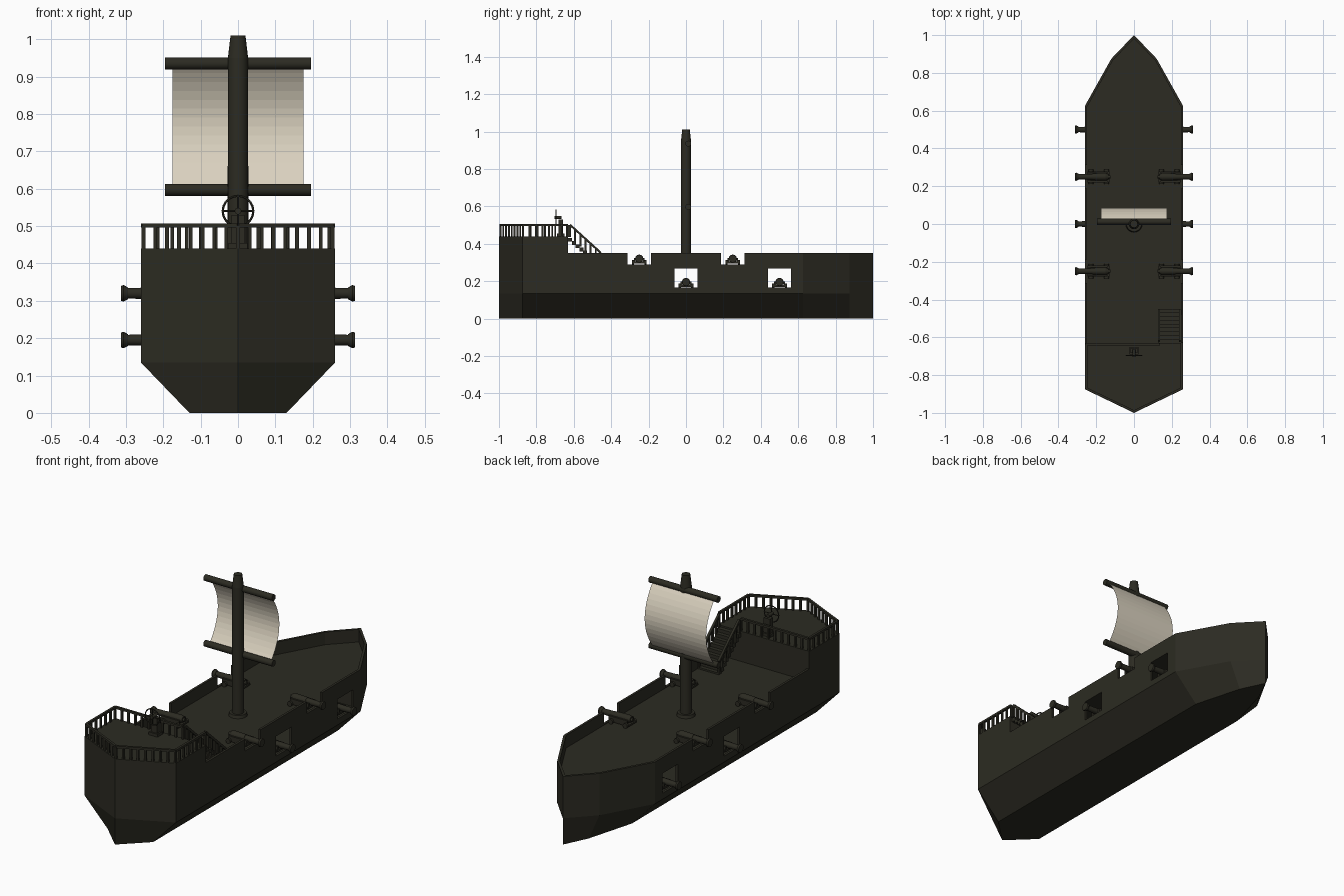
import bpy
import bmesh
import math
from mathutils import Vector, Matrix

cube = bpy.data.objects.get("Cube")
if cube:
    bpy.data.objects.remove(cube, do_unlink=True)


def material(name, rgb):
    m = bpy.data.materials.new(name)
    m.use_nodes = True
    m.diffuse_color = (*rgb, 1)
    m.node_tree.nodes["Principled BSDF"].inputs["Base Color"].default_value = (*rgb, 1)
    return m


WOOD = material("dark_timber", (0.025, 0.024, 0.016))
CLOTH = material("cream_canvas", (0.70, 0.64, 0.52))


def finish(name, bm, mat=WOOD, smooth=False):
    bmesh.ops.recalc_face_normals(bm, faces=bm.faces)
    mesh = bpy.data.meshes.new(name)
    bm.to_mesh(mesh)
    bm.free()
    mesh.materials.append(mat)
    ob = bpy.data.objects.new(name, mesh)
    bpy.context.collection.objects.link(ob)
    if smooth:
        activate(ob)
        bpy.ops.object.shade_smooth_by_angle(angle=math.radians(35))
    return ob


def activate(ob):
    bpy.ops.object.select_all(action="DESELECT")
    ob.select_set(True)
    bpy.context.view_layer.objects.active = ob


def box(bm, lo, hi):
    lo, hi = Vector(lo), Vector(hi)
    m = Matrix.Translation((lo + hi) / 2) @ Matrix.Diagonal((*(hi - lo), 1))
    bmesh.ops.create_cube(bm, size=1, matrix=m)


def rod(bm, a, b, r1, r2=None, sides=16):
    a, b = Vector(a), Vector(b)
    d = b - a
    m = Matrix.Translation((a + b) / 2) @ d.to_track_quat("Z", "Y").to_matrix().to_4x4()
    bmesh.ops.create_cone(bm, cap_ends=True, segments=sides, radius1=r1,
                          radius2=r1 if r2 is None else r2, depth=d.length, matrix=m)


def beam(bm, a, b, w, h):
    a, b = Vector(a), Vector(b)
    d = b - a
    m = Matrix.Translation((a + b) / 2) @ d.to_track_quat("Y", "Z").to_matrix().to_4x4()
    bmesh.ops.create_cube(bm, size=1, matrix=m @ Matrix.Diagonal((w, d.length, h, 1)))


def loft(bm, half, levels):
    """Stack mirrored outlines; levels are (z, x scale)."""
    outline = half + [(-x, y) for x, y in reversed(half) if x > 0]
    rings = [[bm.verts.new((x * s, y, z)) for x, y in outline] for z, s in levels]
    n = len(outline)
    for low, high in zip(rings, rings[1:]):
        for i in range(n):
            j = (i + 1) % n
            bm.faces.new((low[i], low[j], high[j], high[i]))
    bm.faces.new(rings[0])
    bm.faces.new(rings[-1])


DECK, WALL, POOP, BULKHEAD = 0.285, 0.35, 0.44, -0.63
STERN = [(0, -1), (0.26, -0.875)]

# Hull with chine
bm = bmesh.new()
loft(bm, STERN + [(0.26, 0.625), (0.12, 0.875), (0, 1)], [(0, 0.5), (0.135, 1), (WALL, 1)])
hull = finish("hull", bm)

# Cutters: deck well, gun hold, ports and bulwark notches
cutters = []


def cut(name, bm):
    ob = finish(name, bm)
    ob.hide_render = True
    cutters.append(ob)


bm = bmesh.new()
loft(bm, [(0.248, BULKHEAD), (0.248, 0.62), (0.112, 0.866), (0, 0.982)], [(DECK, 1), (0.5, 1)])
cut("deck_cutter", bm)
bm = bmesh.new()
box(bm, (-0.248, -0.6, 0.16), (0.248, 0.6, 0.271))
cut("hold_cutter", bm)
for y in (0, 0.5):
    bm = bmesh.new()
    box(bm, (-0.4, y - 0.0625, 0.166), (0.4, y + 0.0625, 0.268))
    cut("port_cutter", bm)
for y in (-0.25, 0.25):
    bm = bmesh.new()
    box(bm, (-0.4, y - 0.0625, 0.289), (0.4, y + 0.0625, 0.4))
    cut("notch_cutter", bm)
for c in cutters:
    mod = hull.modifiers.new("cut", "BOOLEAN")
    mod.operation, mod.solver, mod.object = "DIFFERENCE", "EXACT", c
    activate(hull)
    bpy.ops.object.modifier_apply(modifier=mod.name)
for c in cutters:
    bpy.data.objects.remove(c, do_unlink=True)

# Raised stern deck
bm = bmesh.new()
loft(bm, STERN + [(0.26, BULKHEAD)], [(WALL, 1), (POOP, 1)])
finish("stern_deck", bm)


# Railings
def railing(name, pts, height=0.061, gap=0.037):
    bm = bmesh.new()
    up = Vector((0, 0, height))
    for a, b in zip(pts, pts[1:]):
        a, b = Vector(a), Vector(b)
        beam(bm, a + up, b + up, 0.012, 0.011)
        n = max(1, round((b - a).length / gap))
        for i in range(n + 1):
            p = a.lerp(b, i / n)
            box(bm, p - Vector((0.005, 0.005, 0.005)), p + up + Vector((0.005, 0.005, 0)))
    finish(name, bm)


railing("stern_railing", [(0.253, BULKHEAD, POOP), (0.253, -0.871, POOP), (0, -0.992, POOP),
                          (-0.253, -0.871, POOP), (-0.253, BULKHEAD - 0.007, POOP),
                          (0.132, BULKHEAD - 0.007, POOP)])
for name, x in (("inner", 0.132), ("outer", 0.245)):
    railing(name + "_stair_railing", [(x, -0.62, POOP), (x, -0.455, 0.29)])

# Stairs down to the main deck
bm = bmesh.new()
STEPS = 9
for i in range(STEPS):
    y = BULKHEAD + 0.02 * i
    z = POOP - (POOP - DECK) * (i + 0.5) / STEPS
    box(bm, (0.128, y, z - 0.02), (0.248, y + 0.021, z))
finish("stairs", bm)

# Mast with collar
bm = bmesh.new()
rod(bm, (0, 0, DECK - 0.005), (0, 0, 0.95), 0.028, 0.027, 20)
rod(bm, (0, 0, 0.95), (0, 0, 1.01), 0.027, 0.02, 20)
rod(bm, (0, 0, DECK), (0, 0, 0.3), 0.044, 0.04, 20)
finish("mast", bm, smooth=True)

# Yards
for name, z in (("upper_yard", 0.935), ("lower_yard", 0.597)):
    bm = bmesh.new()
    rod(bm, (-0.195, 0.012, z), (0.195, 0.012, z), 0.016)
    finish(name, bm, smooth=True)

# Billowing sail
bm = bmesh.new()
ROWS = 14
prev = None
for i in range(ROWS + 1):
    t = 2 * i / ROWS - 1
    y, z = 0.018 + 0.068 * (1 - t * t), 0.766 + 0.168 * t
    row = [bm.verts.new((x, y, z)) for x in (-0.175, 0.175)]
    if prev:
        bm.faces.new((prev[0], prev[1], row[1], row[0]))
    prev = row
finish("sail", bm, CLOTH)


# Cannons on wheeled carriages
def cannon(name, side, y, z):
    bm = bmesh.new()
    for a, b, r1, r2 in ((0.125, 0.135, 0.008, 0.008), (0.135, 0.15, 0.014, 0.02),
                         (0.15, 0.22, 0.02, 0.018), (0.22, 0.295, 0.016, 0.014),
                         (0.295, 0.306, 0.016, 0.022), (0.306, 0.313, 0.022, 0.02)):
        rod(bm, (a, 0, 0), (b, 0, 0), r1, r2)
    box(bm, (0.13, -0.028, -0.025), (0.245, 0.028, -0.016))
    for s in (-1, 1):
        ys = sorted((s * 0.02, s * 0.029))
        box(bm, (0.14, ys[0], -0.025), (0.245, ys[1], 0.003))
        for x in (0.145, 0.228):
            rod(bm, (x, s * 0.028, -0.021), (x, s * 0.039, -0.021), 0.013, sides=12)
    turn = Matrix.Rotation(0 if side > 0 else math.pi, 4, "Z")
    bmesh.ops.transform(bm, matrix=Matrix.Translation((0, y, z)) @ turn, verts=bm.verts)
    finish(name, bm, smooth=True)


for side, word in ((1, "left"), (-1, "right")):
    for y in (-0.25, 0.25):
        cannon(word + "_deck_cannon", side, y, 0.32)
    for y in (0, 0.5):
        cannon(word + "_hold_cannon", side, y, 0.195)

# Steering stand and wheel
bm = bmesh.new()
box(bm, (-0.025, -0.69, POOP), (0.025, -0.65, 0.455))
box(bm, (-0.018, -0.683, 0.455), (0.018, -0.657, 0.53))
finish("steering_stand", bm)
bm = bmesh.new()
HUB = Vector((0, -0.695, 0.54))
rod(bm, HUB - Vector((0, 0.008, 0)), HUB + Vector((0, 0.03, 0)), 0.009)
RIM = 20
ring = [HUB + 0.041 * Vector((math.cos(k * math.tau / RIM), 0, math.sin(k * math.tau / RIM)))
        for k in range(RIM)]
for k in range(RIM):
    rod(bm, ring[k], ring[(k + 1) % RIM], 0.003, sides=6)
    if k % 5 == 0:
        rod(bm, HUB, ring[k], 0.0025, sides=6)
finish("steering_wheel", bm)
